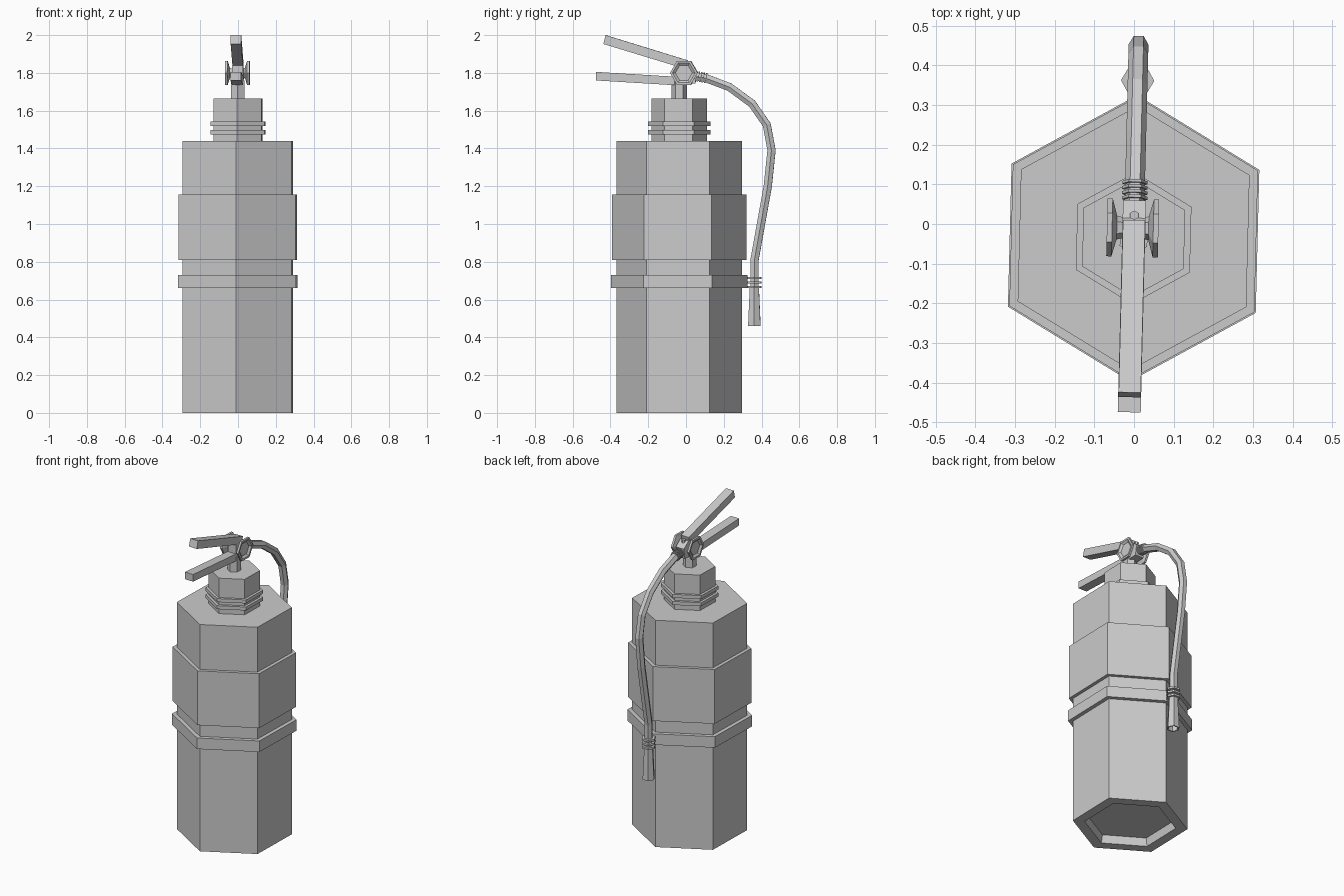
import bpy, math
from mathutils import Vector, Matrix

if "Cube" in bpy.data.objects:
    bpy.data.objects.remove(bpy.data.objects["Cube"])

# The whole model is turned very slightly about z
TURN = Matrix.Rotation(math.radians(-1.45), 4, 'Z')


def add_mesh(name, verts, faces):
    me = bpy.data.meshes.new(name)
    me.from_pydata([TURN @ Vector(v) for v in verts], [], faces)
    me.update()
    ob = bpy.data.objects.new(name, me)
    bpy.context.collection.objects.link(ob)
    return ob


def loft(name, rings):
    """Skin six-sided (centre, axis, radius, phase) rings and cap both ends."""
    verts, faces, n = [], [], 6
    for c, axis, r, ph in rings:
        d = Vector(axis).normalized()
        u = Vector((1, 0, 0)) if abs(d.x) < 0.9 else Vector((0, 1, 0))
        w = d.cross(u)
        for i in range(n):
            a = math.radians(ph) + math.tau * i / n
            verts.append(Vector(c) + r * (math.cos(a) * u + math.sin(a) * w))
    for k in range(len(rings) - 1):
        for i in range(n):
            j = (i + 1) % n
            faces.append((k * n + i, k * n + j, k * n + n + j, k * n + n + i))
    faces.append(tuple(reversed(range(n))))
    last = (len(rings) - 1) * n
    faces.append(tuple(range(last, last + n)))
    return add_mesh(name, verts, faces)


def column(name, profile, y=-0.036, phase=30, x=0):
    return loft(name, [((x, y, z), (0, 0, 1), r, phase) for r, z in profile])


def slab(name, outline, half):
    """Extrude a y-z outline across x."""
    n = len(outline)
    verts = [(s * half, y, z) for s in (-1, 1) for y, z in outline]
    faces = [tuple(range(n)), tuple(reversed(range(n, 2 * n)))]
    faces += [(i, i + n, (i + 1) % n + n, (i + 1) % n) for i in range(n)]
    return add_mesh(name, verts, faces)


# Tank with recessed base
column("tank", [(0.255, 0.05), (0.265, 0), (0.333, 0), (0.333, 1.44)])

# Label band and strap
column("label_band", [(0.357, 0.81), (0.357, 1.155)])
column("strap", [(0.361, 0.66), (0.361, 0.73)])

# Neck with two collar rings, and valve stem
column("neck", [(0.148, 1.43), (0.148, 1.665)])
for i, z in enumerate((1.475, 1.52)):
    column(f"collar_ring_{i}", [(0.166, z), (0.166, z + 0.022)])
column("valve_stem", [(0.04, 1.65), (0.04, 1.76)])

# Valve block between the knobs
slab("valve_block", [(-0.06, 1.745), (0.05, 1.745), (0.06, 1.81),
                     (0.015, 1.845), (-0.06, 1.84)], 0.029)
column("pin", [(0.012, 1.81), (0.012, 1.85)], y=0.022)

# Dished knobs on each side
for side, s in (("left", -1), ("right", 1)):
    prof = [(0.025, 0.02), (0.03, 0.04), (0.073, 0.052), (0.073, 0.065),
            (0.06, 0.065), (0.045, 0.055)]
    loft(f"knob_{side}", [((s * x - 0.003, -0.01, 1.8), (s, 0, 0), r, 0) for r, x in prof])

# Squeeze levers
slab("upper_lever", [(-0.437, 1.953), (-0.425, 2.0), (0.01, 1.866), (0.0, 1.82)], 0.028)
slab("lower_lever", [(-0.475, 1.76), (-0.475, 1.805), (-0.03, 1.778), (-0.03, 1.733)], 0.029)

# Hose swept along a path in the y-z plane
path = [Vector((0, y, z)) for y, z in (
    (0.03, 1.785), (0.11, 1.77), (0.23, 1.725), (0.35, 1.637), (0.428, 1.525),
    (0.453, 1.39), (0.433, 1.2), (0.363, 0.81), (0.362, 0.64))]
rings = []
for i, p in enumerate(path):
    t = path[min(i + 1, len(path) - 1)] - path[max(i - 1, 0)]
    rings.append((p, t, 0.025, 0))
loft("hose", rings)

# Clamp rings at both hose ends
for i in range(4):
    y = 0.062 + 0.013 * i
    loft(f"valve_clamp_{i}", [((0, y + d, 1.787 - 0.2 * (y - 0.03)), (0, 1, -0.2), 0.032, 0)
                              for d in (0, 0.007)])
for i in range(3):
    z = 0.66 + 0.024 * i
    column(f"nozzle_clamp_{i}", [(0.042, z), (0.042, z + 0.012)], y=0.362, phase=0)

# Flared nozzle with hollow mouth
column("nozzle", [(0.022, 0.50), (0.03, 0.46), (0.038, 0.46), (0.028, 0.66)],
       y=0.362, phase=0)
